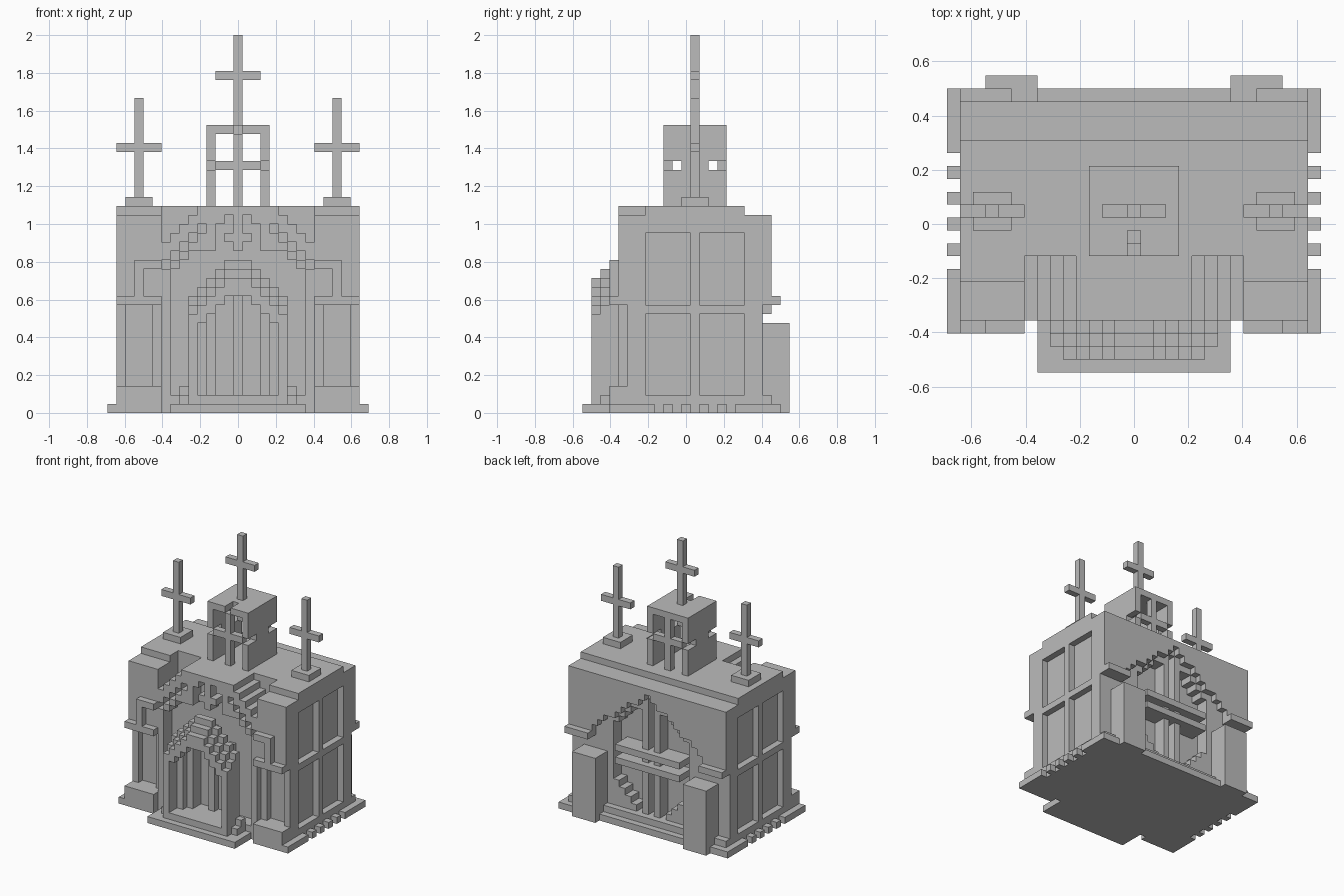
import bpy, bmesh, math
from mathutils import Vector

if "Cube" in bpy.data.objects:
    bpy.data.objects.remove(bpy.data.objects["Cube"], do_unlink=True)

U = 1 / 21  # block size: 29 wide, 23 deep, 42 tall

stone = bpy.data.materials.new("grey stone")
stone.use_nodes = True
stone.diffuse_color = (0.5, 0.5, 0.5, 1)
stone.node_tree.nodes["Principled BSDF"].inputs["Base Color"].default_value = (0.5, 0.5, 0.5, 1)


class Blocks:
    """Block solid mirrored across x: i counts from the centre column outwards."""

    def __init__(self):
        self.cells = set()

    @staticmethod
    def box(i, j, k):
        return {(s * a, b, c) for s in (-1, 1) for a in range(*i)
                for b in range(*j) for c in range(*k)}

    def add(self, i, j, k):
        self.cells |= self.box(i, j, k)

    def cut(self, i, j, k):
        self.cells -= self.box(i, j, k)

    def build(self, name):
        """Skin the outside of the blocks and merge the flat areas."""
        bm = bmesh.new()
        verts = {}

        def vert(p):
            if p not in verts:
                verts[p] = bm.verts.new(((p[0] - 0.5) * U, (p[1] - 11.5) * U, p[2] * U))
            return verts[p]

        for cell in sorted(self.cells):
            for axis in range(3):
                for side in (0, 1):
                    near = list(cell)
                    near[axis] += 2 * side - 1
                    if tuple(near) in self.cells:
                        continue
                    quad = []
                    for a, b in ((0, 0), (1, 0), (1, 1), (0, 1)):
                        p = list(cell)
                        p[axis] += side
                        p[(axis + 1) % 3] += a
                        p[(axis + 2) % 3] += b
                        quad.append(vert(tuple(p)))
                    bm.faces.new(quad if side else quad[::-1])
        bmesh.ops.dissolve_limit(bm, angle_limit=math.radians(1),
                                 verts=bm.verts[:], edges=bm.edges[:])
        mesh = bpy.data.meshes.new(name)
        bm.to_mesh(mesh)
        bm.free()
        mesh.materials.append(stone)
        obj = bpy.data.objects.new(name, mesh)
        bpy.context.collection.objects.link(obj)
        return obj


def gable(i):
    return 23 if i <= 4 else 27 - i


# Foundation slab with toothed sides and the front step
base = Blocks()
base.add((0, 14), (4, 22), (0, 1))
base.add((9, 14), (3, 4), (0, 1))
base.add((0, 8), (0, 4), (0, 1))
for j0, j1 in ((3, 8), (9, 10), (11, 12), (13, 14), (15, 16), (17, 22)):
    base.add((14, 15), (j0, j1), (0, 1))
base.build("foundation")

# Main hall
hall = Blocks()
hall.add((0, 14), (5, 20), (1, 12))
hall.add((0, 9), (4, 5), (1, 12))
hall.add((0, 14), (4, 21), (12, 22))
hall.add((0, 9), (4, 18), (22, 23))
hall.add((9, 14), (7, 18), (22, 23))
# front plinth, back plinth, corner ledges
hall.add((9, 14), (3, 5), (1, 3))
hall.add((0, 14), (20, 21), (1, 2))
hall.add((9, 14), (3, 5), (12, 13))
hall.add((10, 14), (20, 22), (12, 13))
# side windows and front wing panels
for j in ((7, 12), (13, 18)):
    for k in ((2, 11), (12, 20)):
        hall.cut((13, 14), j, k)
hall.cut((10, 13), (5, 6), (3, 12))
# stepped gable and portal recess
for i in range(9):
    hall.cut((i, i + 1), (4, 9), (gable(i), 24))
    if i < 8:
        hall.cut((i, i + 1), (4, 6), (1, min(gable(i), 22) - 4))
# pierced band below the gable
for i in range(4, 9):
    hall.cut((i, i + 1), (4, 6), (gable(i) - 3, gable(i) - 2))
for i, k in ((1, 18), (2, 18), (2, 19), (1, 20), (2, 20), (1, 21)):
    hall.cut((i, i + 1), (4, 6), (k, k + 1))
# arch moulding running down onto the wings
hall.add((9, 10), (3, 4), (16, 17))
hall.add((10, 11), (3, 4), (16, 17))
hall.add((11, 12), (3, 4), (13, 17))
# back arch with the deeper window opening
for i in range(10):
    top = 21 - round(i * 7 / 9)
    hall.cut((i, i + 1), (20, 21), (12, top))
    if i < 7:
        hall.cut((i, i + 1), (18, 20), (max(2, i), top - 1))
hall.build("main_hall")

# Back window bars
bars = Blocks()
bars.add((1, 2), (18, 20), (2, 19))
for k in (9, 11):
    bars.add((0, 6), (18, 21), (k, k + 1))
bars.build("back_window_bars")

# Back buttresses
buttress = Blocks()
buttress.add((8, 12), (20, 23), (0, 10))
buttress.build("back_buttresses")

# Porch: three stepped arches rising towards the wall
porch = Blocks()
porch.add((0, 7), (2, 4), (1, 2))
porch.add((0, 6), (1, 2), (1, 2))
for n, j in enumerate((1, 2, 3)):
    for i in range(6):
        top = 15 + n - max(0, i - 1)
        porch.add((i, i + 1), (j, j + 1), (top - 2, top))
    porch.add((5, 6), (j, j + 1), (2, 11 + n))
porch.add((4, 5), (3, 4), (2, 13))
porch.add((6, 7), (3, 4), (2, 3))
porch.build("porch_arches")

# Door frame posts and centre post
door = Blocks()
door.add((0, 8), (4, 6), (1, 2))
door.add((3, 4), (4, 6), (2, 13))
door.add((0, 1), (5, 6), (2, 15))
door.build("door_frame")

# Bell tower, hollow, with four-pane openings front and back
tower = Blocks()
tower.add((0, 4), (9, 16), (23, 32))
tower.cut((0, 3), (10, 15), (23, 31))
for j in ((9, 10), (15, 16)):
    for k in ((23, 27), (28, 31)):
        tower.cut((1, 3), j, k)
for j in ((9, 11), (14, 16)):
    tower.cut((3, 4), j, (27, 28))
tower.cut((0, 1), (9, 11), (31, 32))
tower.build("bell_tower")

# Tower cross
cross = Blocks()
cross.add((0, 1), (12, 13), (32, 42))
cross.add((0, 3), (12, 13), (37, 38))
cross.build("tower_cross")

# Side crosses on pedestals
side = Blocks()
side.add((10, 13), (11, 14), (23, 24))
side.add((11, 12), (12, 13), (24, 35))
side.add((9, 14), (12, 13), (29, 30))
side.build("side_crosses")
